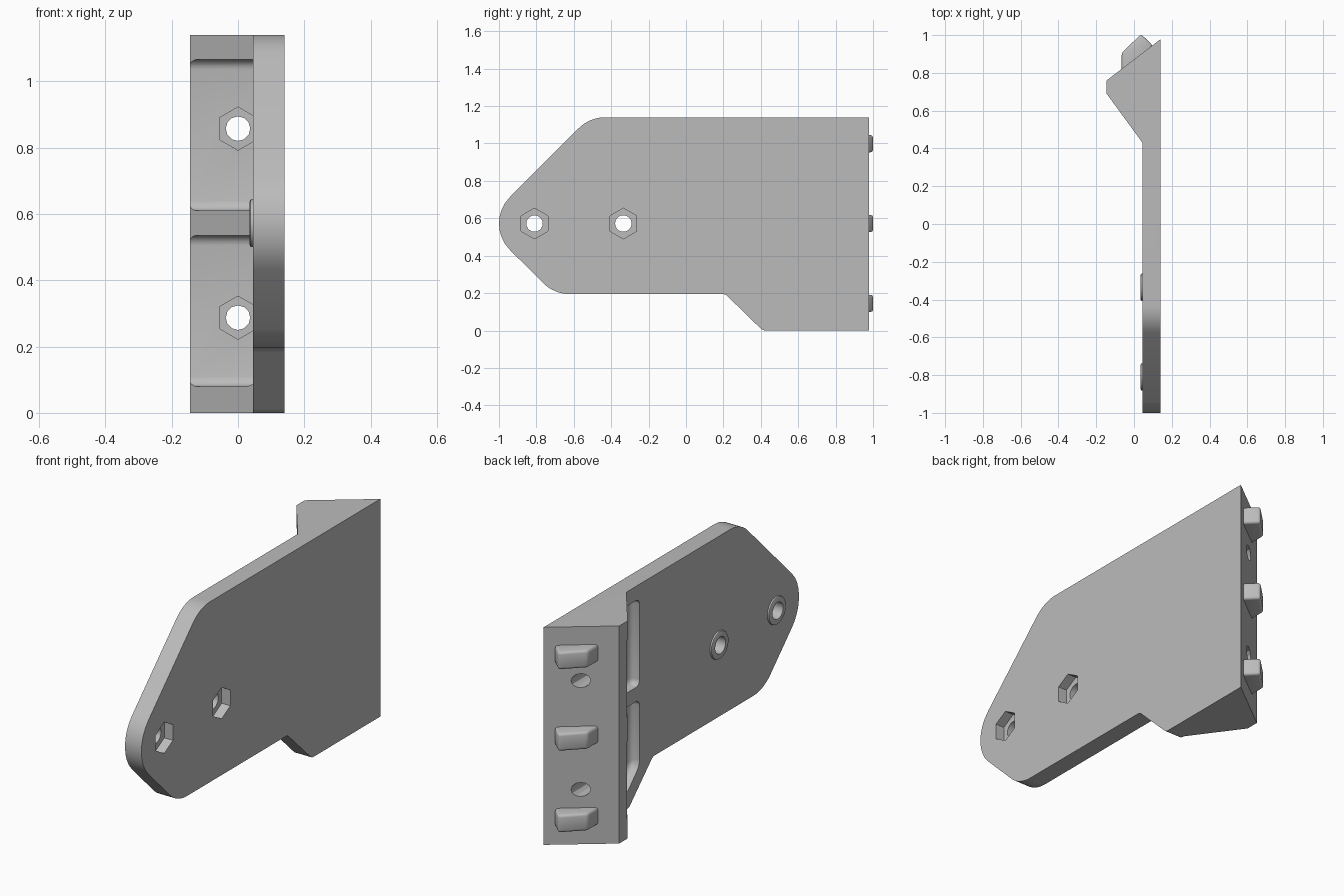
import bpy, bmesh, math
from mathutils import Vector, Matrix

if "Cube" in bpy.data.objects:
    bpy.data.objects.remove(bpy.data.objects["Cube"], do_unlink=True)

MID, TOP = 0.572, 1.14

grey = bpy.data.materials.new("plain grey")
grey.use_nodes = True
grey.diffuse_color = (0.5, 0.5, 0.5, 1)
grey.node_tree.nodes["Principled BSDF"].inputs["Base Color"].default_value = (0.5, 0.5, 0.5, 1)


def rounded(corners, steps=8):
    """Polygon from (u, v, radius) corners, with each corner filleted."""
    out = []
    for i, (u, v, r) in enumerate(corners):
        p = Vector((u, v))
        if r == 0:
            out.append(p)
            continue
        a = (Vector(corners[i - 1][:2]) - p).normalized()
        b = (Vector(corners[(i + 1) % len(corners)][:2]) - p).normalized()
        half = a.angle(b) / 2
        centre = p + (a + b).normalized() * r / math.sin(half)
        start = p + a * r / math.tan(half) - centre
        end = p + b * r / math.tan(half) - centre
        sweep = start.angle_signed(end)
        for k in range(steps + 1):
            out.append(centre + Matrix.Rotation(-sweep * k / steps, 2) @ start)
    return out


def prism(name, points, axis, lo, hi, bevel=0.0, segments=3):
    """Extrude a 2D outline along x (y,z), y (x,z) or z (x,y)."""
    place = {"x": lambda p, t: (t, p[0], p[1]),
             "y": lambda p, t: (p[0], t, p[1]),
             "z": lambda p, t: (p[0], p[1], t)}[axis]
    bm = bmesh.new()
    low = [bm.verts.new(place(p, lo)) for p in points]
    high = [bm.verts.new(place(p, hi)) for p in points]
    bm.faces.new(low)
    bm.faces.new(high)
    n = len(points)
    for i in range(n):
        j = (i + 1) % n
        bm.faces.new((low[i], low[j], high[j], high[i]))
    bmesh.ops.recalc_face_normals(bm, faces=bm.faces)
    if bevel:
        bmesh.ops.bevel(bm, geom=bm.edges[:], offset=bevel, segments=segments,
                        profile=0.5, affect="EDGES", clamp_overlap=True)
    mesh = bpy.data.meshes.new(name)
    bm.to_mesh(mesh)
    bm.free()
    mesh.materials.append(grey)
    obj = bpy.data.objects.new(name, mesh)
    bpy.context.collection.objects.link(obj)
    return obj


def ring(u, v, r, n, turn=0.0):
    return [(u + r * math.cos(turn + 2 * math.pi * k / n),
             v + r * math.sin(turn + 2 * math.pi * k / n)) for k in range(n)]


def combine(target, tool, operation):
    mod = target.modifiers.new(operation.lower(), "BOOLEAN")
    mod.operation, mod.solver, mod.object = operation, "EXACT", tool
    bpy.context.view_layer.objects.active = target
    bpy.ops.object.modifier_apply(modifier=mod.name)
    bpy.data.objects.remove(tool, do_unlink=True)


# Bracket body: side outline crossed with plan outline
side = rounded([(1.1, 0, 0), (0.41, 0, 0.04), (0.21, 0.195, 0.04), (-0.705, 0.195, 0.2),
                (-1.083, MID, 0.2), (-0.515, TOP, 0.2), (1.1, TOP, 0)])
plan = [(0.14, -1.1), (0.14, 0.978), (-0.145, 0.76), (-0.145, 0.69),
        (0.045, 0.43), (0.045, -1.1)]
body = prism("bracket_body", side, "x", -0.3, 0.3)
combine(body, prism("plan_cutter", plan, "z", -0.1, 1.3), "INTERSECT")

# Weight-saving pockets between the three ribs, sunk into the plate
lower = [(0.695, 0.08), (0.43, 0.08), (0.32, 0.19), (0.32, 0.535), (0.695, 0.535)]
upper = [(0.695, 0.61), (0.32, 0.61), (0.32, 1.065), (0.695, 1.065)]
for outline in (lower, upper):
    combine(body, prism("pocket_cutter", outline, "x", -0.3, 0.095, 0.03, 4), "DIFFERENCE")

# Flange bolt holes with hexagonal nut recesses
for z in (MID - 0.285, MID + 0.285):
    combine(body, prism("nut_cutter", ring(0, z, 0.065, 6, math.pi / 6), "y", 0.66, 0.745), "DIFFERENCE")
    combine(body, prism("hole_cutter", ring(0, z, 0.037, 12), "y", 0.6, 1.1), "DIFFERENCE")

# Plate bolt holes with raised rims and nut recesses
for y in (-0.81, -0.335):
    combine(body, prism("rim", ring(y, MID, 0.073, 24), "x", 0.035, 0.07, 0.008, 2), "UNION")
    combine(body, prism("nut_cutter", ring(y, MID, 0.082, 6, math.pi / 6), "x", 0.09, 0.2), "DIFFERENCE")
    combine(body, prism("hole_cutter", ring(y, MID, 0.044, 20), "x", -0.1, 0.3), "DIFFERENCE")

# Locating lugs on the slanted back
lug = [(-0.065, 0.77), (-0.065, 0.905), (0.037, 1.005), (0.1, 0.945), (0.03, 0.84)]
for z in (MID - 0.427, MID, MID + 0.427):
    combine(body, prism("lug", lug, "z", z - 0.046, z + 0.046, 0.013), "UNION")

# Smooth the fillets, keep the machined edges sharp
bpy.ops.object.select_all(action="DESELECT")
body.select_set(True)
bpy.context.view_layer.objects.active = body
bpy.ops.object.shade_smooth_by_angle(angle=math.radians(30))
